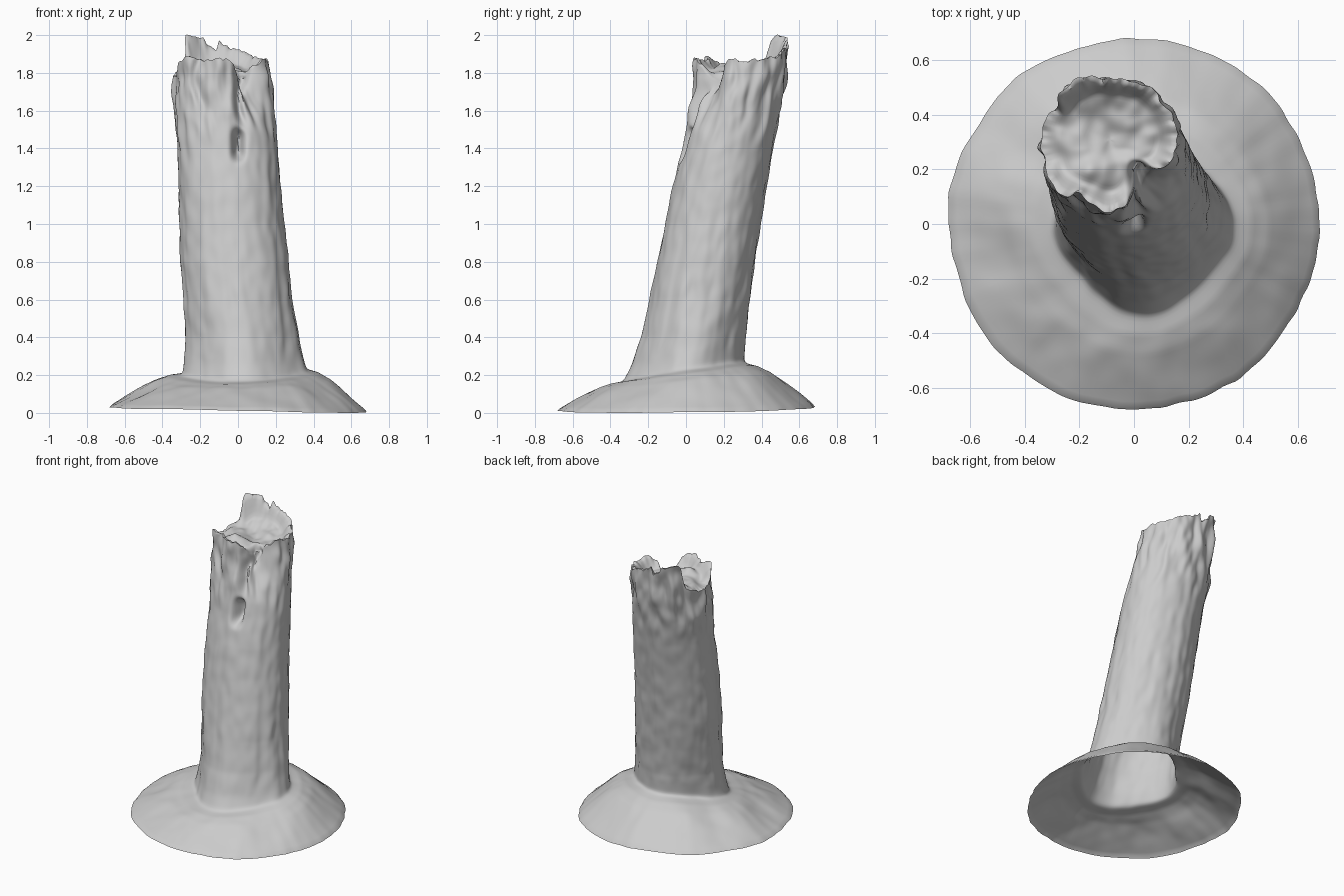
import bpy, bmesh, math
from mathutils import Vector, noise

if "Cube" in bpy.data.objects:
    bpy.data.objects.remove(bpy.data.objects["Cube"])

SEG, ROWS = 176, 120


def lerp_table(table, t):
    """Interpolate rows of (key, values...) at t."""
    if t <= table[0][0]:
        return table[0][1:]
    for a, b in zip(table, table[1:]):
        if t <= b[0]:
            f = (t - a[0]) / (b[0] - a[0])
            return tuple(p + (q - p) * f for p, q in zip(a[1:], b[1:]))
    return table[-1][1:]


def smooth(a, b, t):
    t = max(0, min(1, (t - a) / (b - a)))
    return t * t * (3 - 2 * t)


def nz(x, y, z):
    return noise.noise(Vector((x, y, z)))


# Trunk silhouette: height, x min, x max, y min, y max
SIDES = [(0.14, -0.30, 0.39, -0.34, 0.31), (0.25, -0.28, 0.35, -0.285, 0.305),
         (0.4, -0.275, 0.32, -0.235, 0.312), (0.6, -0.285, 0.285, -0.19, 0.335),
         (0.8, -0.305, 0.268, -0.15, 0.362), (1.0, -0.31, 0.245, -0.11, 0.392),
         (1.2, -0.315, 0.23, -0.07, 0.425), (1.4, -0.32, 0.212, -0.02, 0.46),
         (1.6, -0.338, 0.19, 0.02, 0.497), (1.8, -0.342, 0.168, 0.045, 0.532),
         (2.0, -0.335, 0.15, 0.07, 0.55)]
# Broken rim: angle, height
RIM = [(0, 1.86), (20, 1.87), (45, 1.88), (66, 1.92), (80, 1.93), (92, 1.97), (96, 1.92),
       (109, 1.95), (112, 1.99), (136, 2.0), (141, 1.98), (146, 1.83), (165, 1.79),
       (195, 1.78), (204, 1.82), (212, 1.86), (235, 1.88), (252, 1.86), (275, 1.88),
       (286, 1.85), (296, 1.78), (304, 1.76), (322, 1.77), (332, 1.84), (342, 1.88), (360, 1.86)]


def rim_height(a):
    c, s = math.cos(a), math.sin(a)
    return lerp_table(RIM, math.degrees(a))[0] + 0.015 * nz(c * 5, s * 5, 3) + 0.012 * nz(c * 11, s * 11, 7)


def foot_height(a):
    return 0.215 + 0.05 * math.sin(a) + 0.012 * math.cos(a)


def trunk_point(a, z):
    x0, x1, y0, y1 = lerp_table(SIDES, z)
    c, s = math.cos(a), math.sin(a)
    cx, cy = (x0 + x1) / 2, (y0 + y1) / 2
    up = smooth(1.3, 1.7, z)
    # gentle furrows, knobbly bark and torn upper bark
    k = 1 + 0.02 * nz(c * 2.5, s * 2.5, z * 0.9) + 0.02 * nz(c * 5, s * 5, z * 2.2 + 5)
    k += 0.018 * nz(c * 5, s * 5, z * 10)
    k += up * (0.08 * nz(c * 3 + 9, s * 3, z * 5) + 0.06 * nz(c * 6, s * 6 + 4, z * 9))
    # root buttresses at the foot
    foot = 1 - smooth(0.2, 0.7, z)
    k += 0.05 * foot * (math.cos(4 * (a - math.pi / 2)) - 0.7)
    # the torn front-right shoulder leans inwards
    d = (math.degrees(a) - 312) / 20
    k -= 0.55 * math.exp(-d * d) * smooth(1.48, 1.82, z)
    x, y = cx + (x1 - x0) / 2 * c * k, cy + (y1 - y0) / 2 * s * k
    # hollow, crack and gouge on the front
    if s < 0:
        hole = math.exp(-((x - 0.0) / 0.027) ** 2 - ((z - 1.42) / 0.075) ** 4)
        crack = math.exp(-((x - 0.015 - 0.02 * math.sin(z * 18)) / 0.022) ** 2) * smooth(1.48, 1.62, z)
        gouge = math.exp(-((x + 0.20 + 0.03 * math.sin(z * 15)) / 0.025) ** 2) * smooth(1.45, 1.7, z)
        y += 0.10 * hole + 0.04 * crack + 0.02 * gouge
    return Vector((x, y, z))


angles = [2 * math.pi * i / SEG for i in range(SEG)]
rings = []

# Earth mound, open underneath: from its outer edge in to the foot
PROFILE = [(0, 0), (0.33, 0.42), (0.6, 0.76), (0.8, 0.93), (1, 1)]
for r in range(25):
    t = r / 24
    ring = []
    for a in angles:
        c, s = math.cos(a), math.sin(a)
        edge = 0.68 + 0.014 * nz(c * 2, s * 2, 1) + 0.007 * nz(c * 9, s * 9, 4)
        # the edge dips to the ground at front right
        low = 0.024 - 0.016 * math.cos(a + 0.6) + 0.010 * nz(c * 1.6 + 3, s * 1.6, 8)
        outer = Vector((edge * c, edge * s, max(low, 0)))
        inner = trunk_point(a, foot_height(a))
        p = outer.lerp(inner, t)
        p.z = outer.z + (inner.z - outer.z) * lerp_table(PROFILE, t)[0]
        fade = math.sin(math.pi * t)
        p.z += fade * (0.022 * nz(p.x * 4, p.y * 4, 1) + 0.006 * nz(p.x * 10, p.y * 10, 3))
        ring.append(p)
    rings.append(ring)
ground = min(p.z for p in rings[0])
for p in rings[0]:
    p.z -= ground

# Trunk wall, from the foot up to the broken rim
for r in range(1, ROWS + 1):
    t = r / ROWS
    rings.append([trunk_point(a, foot_height(a) + (rim_height(a) - foot_height(a)) * t) for a in angles])
wall_end = len(rings)


# Broken top: rounded lump in front, thin plate behind, rough wood between
def wood_height(x, y):
    lump = 0.05 * math.exp(-((x + 0.17) ** 2 + (y - 0.16) ** 2) / 0.008)
    tilt = 0.2 * (y - 0.31) - 0.1 * max(0, x + 0.02)
    return 1.81 + tilt + lump + 0.04 * nz(x * 7, y * 7, 2) + 0.015 * nz(x * 18, y * 18, 6)


heart = Vector((-0.09, 0.31, 1.80))
rim = rings[-1]
even = [sum((rim[(i + k) % SEG] for k in range(-7, 8)), Vector()) / 15 for i in range(SEG)]
for n in range(1, 21):
    s = 1 - n / 21
    ring = []
    for i in range(SEG):
        p = rim[i].lerp(even[i], 1 - smooth(0.78, 1, s))
        q = heart.lerp(p, s)
        drop = 1 - smooth(0.72, 0.96, s)
        q.z = p.z + (wood_height(q.x, q.y) - p.z) * drop
        ring.append(q)
    rings.append(ring)
heart.z = wood_height(heart.x, heart.y)

# Skin the rings into one continuous shell
bm = bmesh.new()
vr = [[bm.verts.new(p) for p in ring] for ring in rings]
for r0, r1 in zip(vr, vr[1:]):
    for i in range(SEG):
        j = (i + 1) % SEG
        bm.faces.new((r0[i], r0[j], r1[j], r1[i]))
tip = bm.verts.new(heart)
for i in range(SEG):
    bm.faces.new((vr[-1][i], vr[-1][(i + 1) % SEG], tip))

# Soften the join at the foot and the broken wood
foot_verts = [v for ring in vr[20:31] for v in ring]
top_verts = [v for ring in vr[wall_end + 1:] for v in ring]
for verts, times in ((foot_verts, 5), (top_verts, 2)):
    for _ in range(times):
        bmesh.ops.smooth_vert(bm, verts=verts, factor=0.5, use_axis_x=True, use_axis_y=True, use_axis_z=True)

me = bpy.data.meshes.new("broken_tree_trunk")
bm.to_mesh(me)
bm.free()
ob = bpy.data.objects.new("broken_tree_trunk", me)
bpy.context.collection.objects.link(ob)
ob.select_set(True)
bpy.context.view_layer.objects.active = ob
bpy.ops.object.shade_smooth_by_angle(angle=math.radians(60))
